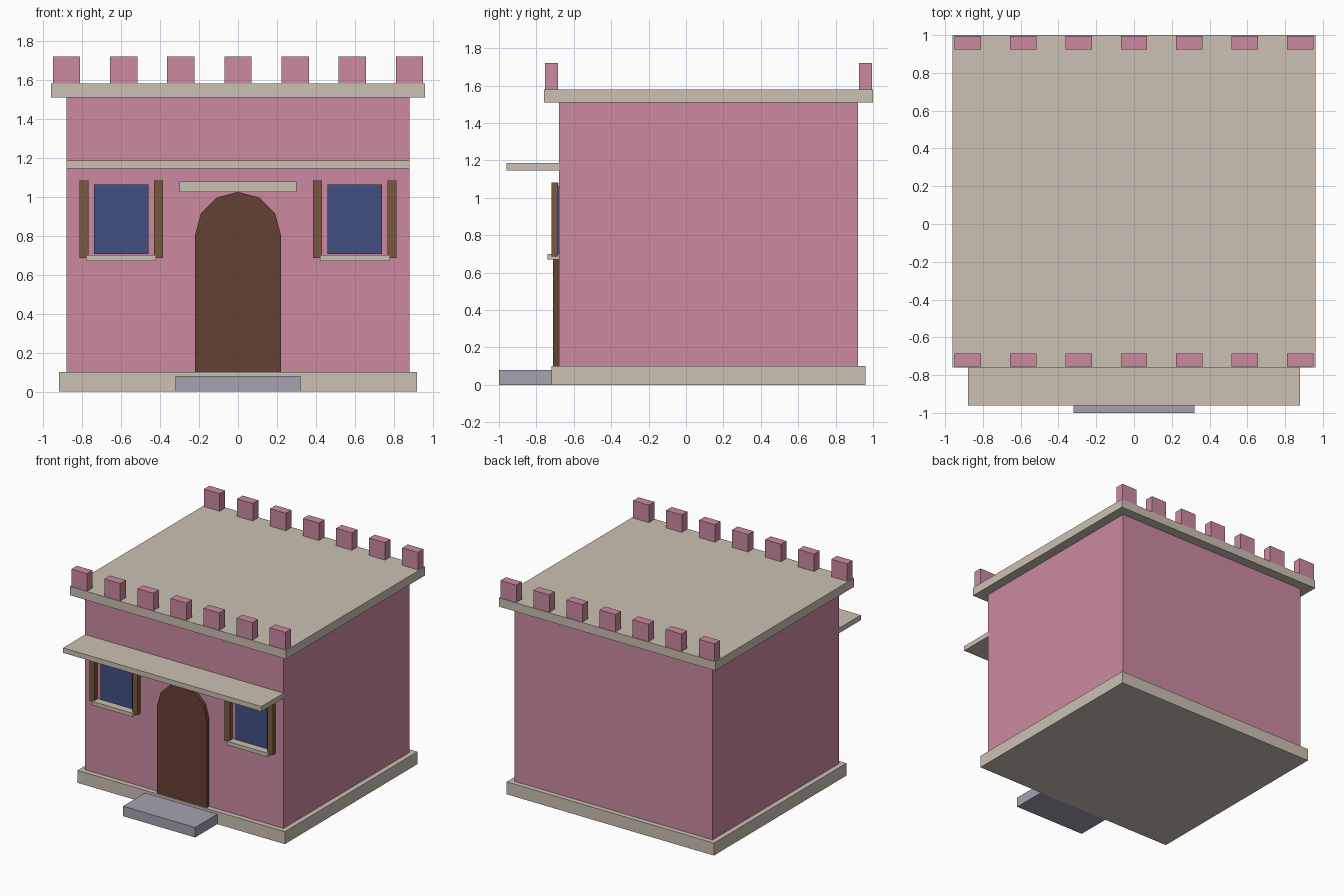
import bpy, bmesh, math

if "Cube" in bpy.data.objects:
    bpy.data.objects.remove(bpy.data.objects["Cube"])


def mat(name, r, g, b):
    """Flat colour given as sRGB 0-255, stored as linear."""
    lin = [(c / 255 / 12.92) if c < 11 else ((c / 255 + 0.055) / 1.055) ** 2.4 for c in (r, g, b)]
    m = bpy.data.materials.new(name)
    m.diffuse_color = (*lin, 1)
    m.use_nodes = True
    m.node_tree.nodes["Principled BSDF"].inputs["Base Color"].default_value = m.diffuse_color
    return m


PINK = mat("pink_plaster", 204, 138, 160)
STONE = mat("pale_stone", 204, 193, 179)
DOOR = mat("dark_wood", 100, 64, 51)
WOOD = mat("shutter_wood", 124, 89, 64)
GLASS = mat("blue_glass", 66, 80, 130)
STEP = mat("grey_step", 166, 161, 176)


def prism(name, outline, y0, y1, material):
    """Extrude an (x, z) outline from y0 to y1."""
    bm = bmesh.new()
    face = bm.faces.new([bm.verts.new((x, y0, z)) for x, z in outline])
    new = bmesh.ops.extrude_face_region(bm, geom=[face])["geom"]
    bmesh.ops.translate(bm, vec=(0, y1 - y0, 0),
                        verts=[v for v in new if isinstance(v, bmesh.types.BMVert)])
    bmesh.ops.recalc_face_normals(bm, faces=bm.faces)
    me = bpy.data.meshes.new(name)
    bm.to_mesh(me)
    bm.free()
    me.materials.append(material)
    ob = bpy.data.objects.new(name, me)
    bpy.context.collection.objects.link(ob)
    return ob


def box(name, x0, x1, y0, y1, z0, z1, material):
    return prism(name, [(x0, z0), (x1, z0), (x1, z1), (x0, z1)], y0, y1, material)


# Main masses
box("plinth", -0.92, 0.92, -0.72, 0.96, 0, 0.10, STONE)
box("walls", -0.88, 0.88, -0.68, 0.92, 0.01, 1.51, PINK)
box("roof_slab", -0.96, 0.96, -0.76, 1.0, 1.51, 1.58, STONE)
box("awning", -0.88, 0.88, -0.96, -0.68, 1.145, 1.185, STONE)
box("front_step", -0.32, 0.32, -1.0, -0.72, 0, 0.08, STEP)

# Battlements along the front and back edges
for side, y in (("front", -0.72), ("back", 0.96)):
    for i in range(7):
        x = -0.88 + i * 1.76 / 6
        box(f"{side}_merlon_{i + 1}", x - 0.07, x + 0.07, y - 0.035, y + 0.035, 1.58, 1.72, PINK)

# Arched door: half circle of six sides over straight jambs
arch = [(0.22 * math.cos(math.pi * i / 6), 0.805 + 0.22 * math.sin(math.pi * i / 6)) for i in range(7)]
prism("door", [(-0.22, 0.10), (0.22, 0.10)] + arch, -0.71, -0.68, DOOR)
box("door_lintel", -0.30, 0.30, -0.72, -0.68, 1.025, 1.077, STONE)

# Windows with sills and shutters
for side, c in (("left", -0.6), ("right", 0.6)):
    box(f"{side}_window", c - 0.14, c + 0.14, -0.689, -0.68, 0.705, 1.062, GLASS)
    box(f"{side}_sill", c - 0.18, c + 0.18, -0.74, -0.68, 0.67, 0.70, STONE)
    for k, s in (("inner", -1 if c > 0 else 1), ("outer", 1 if c > 0 else -1)):
        m = c + s * 0.191
        box(f"{side}_{k}_shutter", m - 0.023, m + 0.023, -0.72, -0.685, 0.686, 1.082, WOOD)
